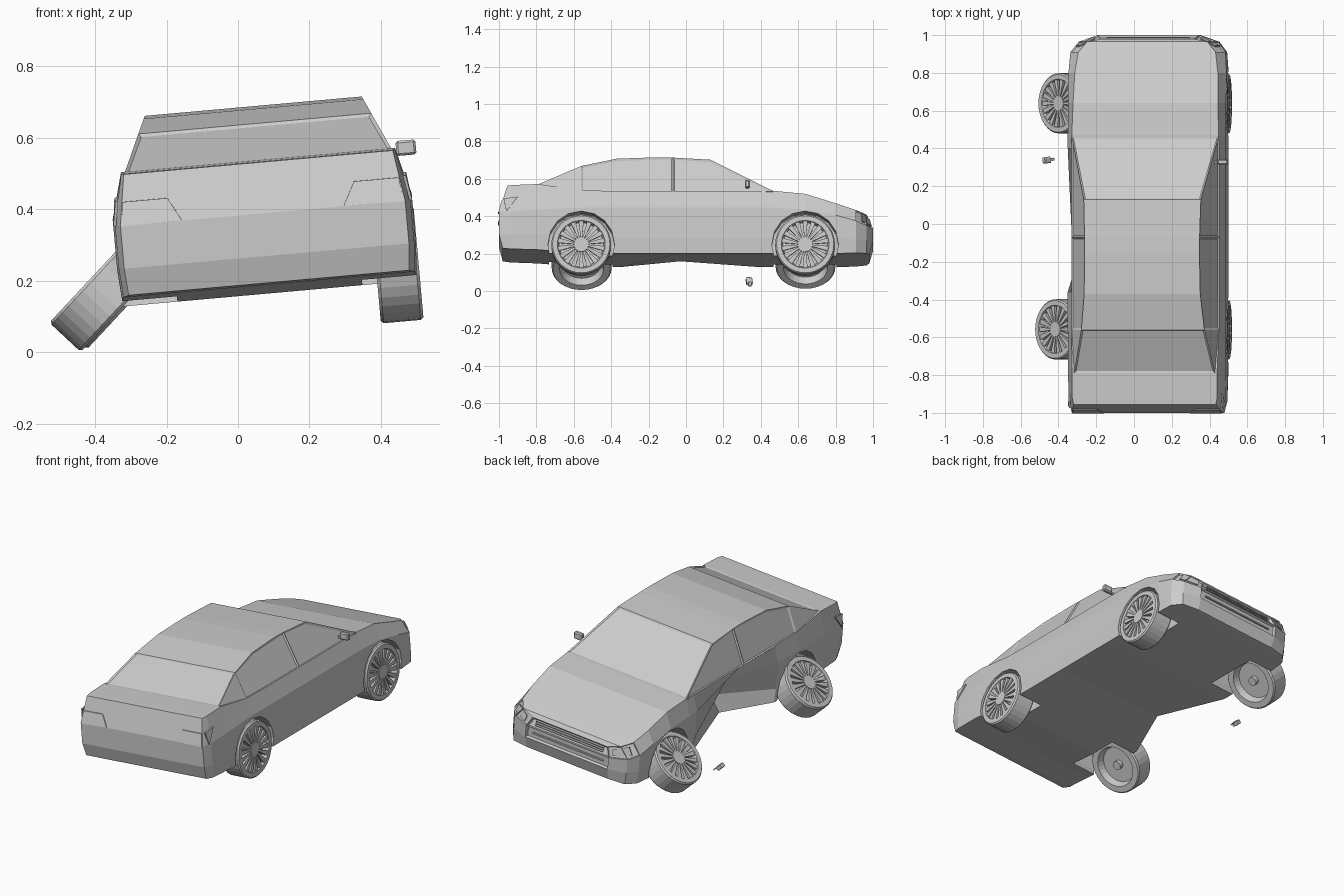
import bpy, bmesh
from math import sin, cos, pi, radians
from mathutils import Matrix, Vector

if "Cube" in bpy.data.objects:
    bpy.data.objects.remove(bpy.data.objects["Cube"])

T, R = Matrix.Translation, Matrix.Rotation
TILT = T((0.104, 0, 0)) @ R(radians(-5.1), 4, 'Y')   # the car leans to its left


def finish(bm, name, mat=TILT):
    bmesh.ops.recalc_face_normals(bm, faces=bm.faces[:])
    me = bpy.data.meshes.new(name)
    bm.to_mesh(me)
    bm.free()
    ob = bpy.data.objects.new(name, me)
    bpy.context.collection.objects.link(ob)
    ob.matrix_world = mat
    return ob


def inset(bm, faces, width, depth):
    for f in faces:
        bmesh.ops.inset_individual(bm, faces=[f], thickness=width, depth=depth)


def panel(name, pts, push, mat=TILT):
    bm = bmesh.new()
    f = bm.faces.new([bm.verts.new(p) for p in pts])
    ext = bmesh.ops.extrude_face_region(bm, geom=[f])
    bmesh.ops.translate(bm, vec=push, verts=[v for v in ext['geom'] if isinstance(v, bmesh.types.BMVert)])
    return finish(bm, name, mat)


def box(name, size, loc, mat=TILT, bevel=0):
    bm = bmesh.new()
    bmesh.ops.create_cube(bm, size=1, matrix=T(loc) @ Matrix.Diagonal((*size, 1)))
    if bevel:
        bmesh.ops.bevel(bm, geom=bm.edges[:], offset=bevel, segments=1, affect='EDGES')
    return finish(bm, name, mat)


# Lower body: stations of (y, bottom z, lower z, upper z, top z, width, top width)
STATIONS = [
    (-1.00, 0.195, 0.27, 0.39, 0.533, 0.400, 0.378),
    (-0.94, 0.190, 0.27, 0.39, 0.535, 0.415, 0.385),
    (-0.79, 0.185, 0.27, 0.40, 0.540, 0.420, 0.385),
    (-0.56, 0.165, 0.26, 0.41, 0.505, 0.420, 0.392),
    (-0.36, 0.165, 0.25, 0.41, 0.502, 0.420, 0.392),
    (-0.03, 0.165, 0.25, 0.41, 0.502, 0.420, 0.392),
    (0.40, 0.165, 0.25, 0.41, 0.502, 0.420, 0.392),
    (0.47, 0.165, 0.25, 0.41, 0.503, 0.420, 0.390),
    (0.64, 0.165, 0.25, 0.40, 0.487, 0.420, 0.385),
    (0.80, 0.165, 0.25, 0.37, 0.437, 0.420, 0.380),
    (0.91, 0.168, 0.24, 0.34, 0.402, 0.412, 0.365),
    (0.965, 0.170, 0.24, 0.32, 0.382, 0.370, 0.320),
    (1.00, 0.172, 0.24, 0.31, 0.360, 0.270, 0.245),
]
LAST = len(STATIONS) - 1
END_Y = {0: (0.02, 0, 0, 0.045), 1: (0, 0, 0, 0.02), LAST: (-0.02, 0, 0, -0.02)}
DENT = {7: (0.13, 0.02), 6: (0.20, 0.02), 5: (0.10, 0), 4: (0, 0)}
bm = bmesh.new()
rings = []
for i, (y, zb, z1, z2, zs, w, ws) in enumerate(STATIONS):
    dy = END_Y.get(i, (0, 0, 0, 0))
    half = [(wx, y + d, z) for wx, d, z in zip((w * 0.985, w, w, ws), dy, (zb, z1, z2, zs))]
    pts = half + [(-a, b, c) for a, b, c in reversed(half)]
    if y == -0.03:      # crushed door and sill on the left
        pts = [(a + DENT.get(k, (0, 0))[0], b, c + DENT.get(k, (0, 0))[1]) for k, (a, b, c) in enumerate(pts)]
    rings.append([bm.verts.new(p) for p in pts])
lamps = []
for i in range(LAST):
    for j in range(8):
        k = (j + 1) % 8
        f = bm.faces.new((rings[i][j], rings[i][k], rings[i + 1][k], rings[i + 1][j]))
        if i >= LAST - 2 and j in (2, 4):
            lamps.append(f)
caps = [[bm.faces.new([r[j] for j in q]) for q in ((0, 1, 6, 7), (1, 2, 5, 6), (2, 3, 4, 5))]
        for r in (rings[0], rings[-1])]
bmesh.ops.recalc_face_normals(bm, faces=bm.faces[:])
inset(bm, lamps, 0.005, -0.008)                      # headlight recesses
inset(bm, [caps[1][1], caps[1][2]], 0.008, -0.015)   # intake and grille recesses
body = finish(bm, "car_body")

# Wheel arches
WHEEL_Y = (-0.56, 0.637)
for y in WHEEL_Y:
    for s in (1, -1):
        c = bmesh.new()
        bmesh.ops.create_cone(c, cap_ends=True, segments=16, radius1=0.178, radius2=0.178, depth=0.35,
                              matrix=T((s * 0.435, y, 0.2135)) @ R(pi / 2, 4, 'Y'))
        cutter = finish(c, "arch_cutter")
        cutter.hide_render = True
        m = body.modifiers.new("arch", 'BOOLEAN')
        m.operation, m.solver, m.object = 'DIFFERENCE', 'EXACT', cutter
        bpy.context.view_layer.objects.active = body
        bpy.ops.object.modifier_apply(modifier=m.name)
        bpy.data.objects.remove(cutter)

# Greenhouse: top outline (y, z); sides lean inward with height
TOP = [(-0.79, 0.54), (-0.56, 0.642), (-0.37, 0.683), (-0.15, 0.691), (-0.07, 0.689), (0.13, 0.677), (0.465, 0.503)]


def lean(z):
    return 0.392 - 0.082 * (z - 0.5) / 0.18


bm = bmesh.new()
sides = []
for s in (1, -1):
    top = [bm.verts.new((s * lean(z), y, z)) for y, z in TOP]
    low = [bm.verts.new((s * lean(0.498), y, 0.498)) for y in (-0.79, -0.56, -0.07, 0.465)]
    sides.append((top, low))
glass = []
for top, low in sides:
    bm.faces.new((low[0], low[1], top[1], top[0]))
    glass.append(bm.faces.new((low[1], low[2], *reversed(top[1:5]))))
    glass.append(bm.faces.new((low[2], low[3], *reversed(top[4:7]))))
for i in range(6):
    f = bm.faces.new((sides[0][0][i], sides[0][0][i + 1], sides[1][0][i + 1], sides[1][0][i]))
    if i in (0, 5):
        glass.append(f)
bm.faces.new([v[1][k] for v, k in ((sides[0], 0), (sides[0], 3), (sides[1], 3), (sides[1], 0))])
bmesh.ops.recalc_face_normals(bm, faces=bm.faces[:])
inset(bm, glass, 0.012, -0.006)
finish(bm, "cabin_and_windows")

# Tail lamps, grille bars, front bumper trim
for s, side in ((1, "right"), (-1, "left")):
    panel("tail_lamp_" + side, [(s * 0.388, -0.98, 0.456), (s * 0.262, -0.98, 0.456),
                                (s * 0.228, -1.0, 0.392), (s * 0.396, -1.0, 0.388)], (0, 0.02, 0.002)).location.y -= 0.004
    panel("tail_lamp_side_" + side, [(s * 0.400, -0.975, 0.46), (s * 0.402, -0.90, 0.47),
                                     (s * 0.412, -0.96, 0.39)], (s * 0.008, 0, 0))
    panel("head_lamp_" + side, [(s * 0.28, 0.978, 0.355), (s * 0.36, 0.938, 0.383),
                                (s * 0.382, 0.938, 0.34), (s * 0.29, 0.985, 0.322)], (0, 0.006, 0.002))
for i in range(3):
    box("grille_bar", (0.44, 0.014, 0.005), (0, 0.984 - i * 0.004, 0.324 + i * 0.011))
box("bumper_bar", (0.46, 0.012, 0.008), (0, 0.988, 0.275))


# Wheels: lathed tyre and dish along x, with slim spokes on the outer side
def wheel(name, mat):
    bm = bmesh.new()
    prof = [(-0.02, 0.0), (-0.02, 0.105), (-0.06, 0.118), (-0.06, 0.153), (-0.052, 0.16), (0.052, 0.16),
            (0.06, 0.153), (0.06, 0.128), (0.045, 0.122), (0.028, 0.118), (0.028, 0.0)]
    n = 32
    rows = [[bm.verts.new((x, r * cos(2 * pi * k / n), r * sin(2 * pi * k / n))) for k in range(n)] if r
            else [bm.verts.new((x, 0, 0))] * n for x, r in prof]
    for a, b in zip(rows, rows[1:]):
        for k in range(n):
            vs = (a[k], a[(k + 1) % n], b[(k + 1) % n], b[k])
            bm.faces.new(list(dict.fromkeys(vs)))
    for x, r, d in ((0.044, 0.04, 0.03), (-0.03, 0.025, 0.03)):
        bmesh.ops.create_cone(bm, cap_ends=True, segments=16, radius1=r, radius2=r, depth=d,
                              matrix=T((x, 0, 0)) @ R(pi / 2, 4, 'Y'))
    for k in range(18):
        res = bmesh.ops.create_cube(bm, size=1)['verts']
        for v in res:
            v.co = Vector((0.046 + v.co.x * 0.02, v.co.y * (0.026 if v.co.z > 0 else 0.009), 0.08 + v.co.z * 0.09))
        bmesh.ops.rotate(bm, verts=res, cent=(0, 0, 0), matrix=R(2 * pi * k / 18, 3, 'X'))
    finish(bm, name, mat)


for y, end, off in zip(WHEEL_Y, ("rear", "front"), (-0.009, 0.008)):
    wheel(end + "_wheel_right", TILT @ T((0.362, y, 0.2135)))
    wheel(end + "_wheel_left", T((-0.366 + off, y + 0.002, 0.162 + off * 0.4)) @ R(radians(-137), 4, 'Y'))


# Door mirrors: one in place, one fallen off
def mirror(name, mat):
    box(name + "_shell", (0.056, 0.026, 0.042), (0, 0, 0), mat, 0.006)
    box(name + "_stem", (0.045, 0.012, 0.012), (-0.035, 0, -0.012), mat)


mirror("door_mirror_right", T((0.470, 0.328, 0.572)) @ R(radians(-5), 4, 'Y'))
mirror("door_mirror_left", T((-0.462, 0.338, 0.052)) @ R(radians(8), 4, 'Z') @ R(radians(-137), 4, 'Y')
       @ Matrix.Diagonal((0.8, 1.3, 0.6, 1)))
